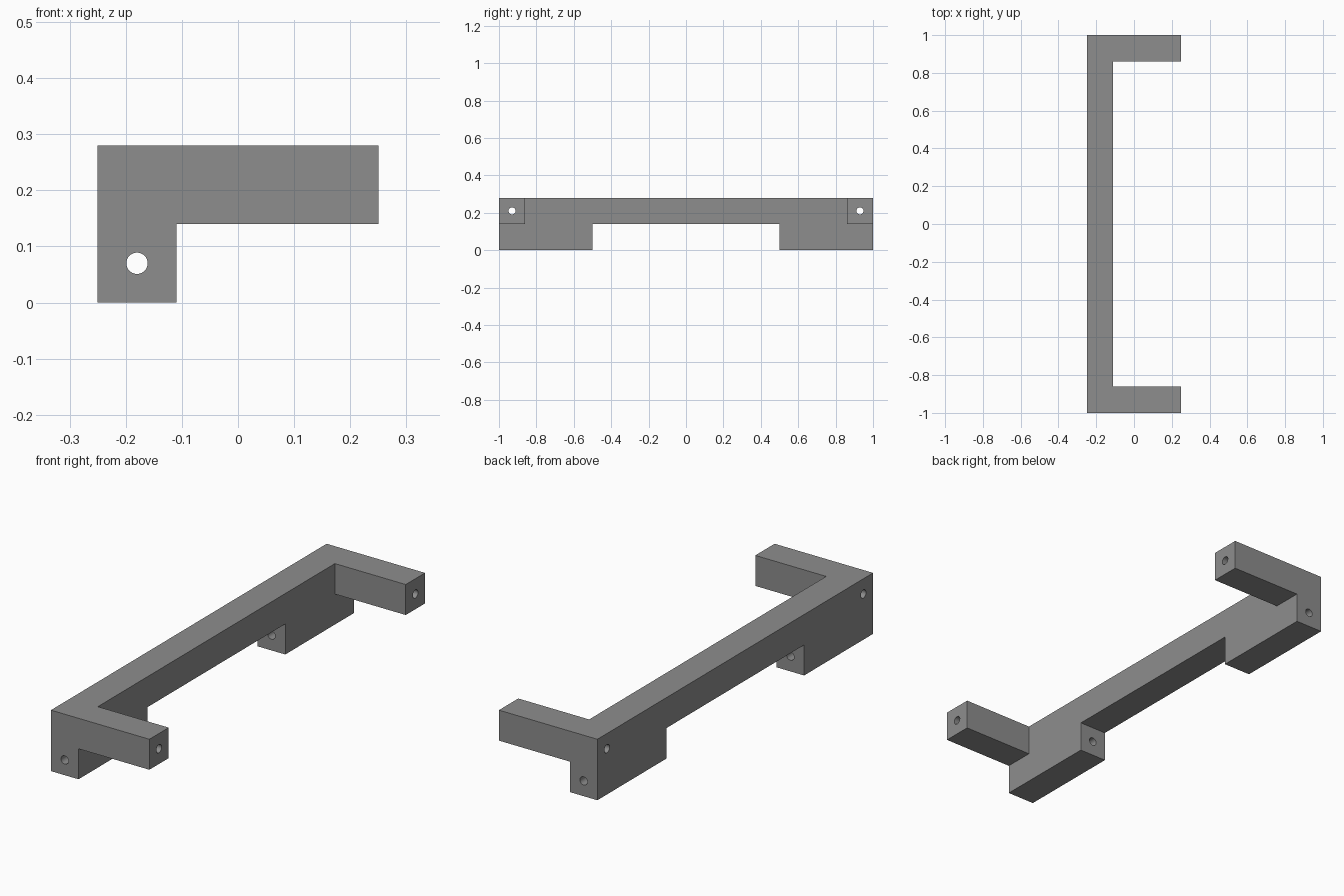
import bpy, bmesh, math
from mathutils import Matrix

if "Cube" in bpy.data.objects:
    bpy.data.objects.remove(bpy.data.objects["Cube"])

grey = bpy.data.materials.new("mid grey")
grey.diffuse_color = (0.27, 0.27, 0.27, 1)
grey.use_nodes = True
grey.node_tree.nodes["Principled BSDF"].inputs["Base Color"].default_value = grey.diffuse_color

# Frame break lines: rail, end arms and feet are filled cells between them
xs = [-0.25, -0.11, 0.25]
ys = [-1.0, -0.86, -0.5, 0.5, 0.86, 1.0]
zs = [0.0, 0.14, 0.28]
cells = {(0, j, 1) for j in range(5)}              # long rail
cells |= {(1, j, 1) for j in (0, 4)}               # end arms
cells |= {(0, j, 0) for j in (0, 1, 3, 4)}         # feet

# One closed skin: only faces with no neighbouring cell are made
bm = bmesh.new()
verts = {}


def vert(key):
    if key not in verts:
        verts[key] = bm.verts.new((xs[key[0]], ys[key[1]], zs[key[2]]))
    return verts[key]


for cell in sorted(cells):
    for axis in range(3):
        for side in (0, 1):
            near = list(cell)
            near[axis] += 1 if side else -1
            if tuple(near) in cells:
                continue
            corners = []
            for a, b in ((0, 0), (1, 0), (1, 1), (0, 1)):
                k = list(cell)
                k[axis] += side
                k[(axis + 1) % 3] += a
                k[(axis + 2) % 3] += b
                corners.append(vert(tuple(k)))
            bm.faces.new(corners if side else corners[::-1])
bmesh.ops.recalc_face_normals(bm, faces=bm.faces)
bmesh.ops.dissolve_limit(bm, angle_limit=0.01, verts=bm.verts, edges=bm.edges)
mesh = bpy.data.meshes.new("bracket_frame")
bm.to_mesh(mesh)
bm.free()
mesh.materials.append(grey)
frame = bpy.data.objects.new("bracket_frame", mesh)
bpy.context.collection.objects.link(frame)

# Screw holes: along each arm, and lengthwise through both feet
bm = bmesh.new()


def drill(loc, axis, length):
    rot = Matrix.Rotation(math.pi / 2, 4, axis)
    bmesh.ops.create_cone(bm, cap_ends=True, segments=32, radius1=0.019, radius2=0.019,
                          depth=length, matrix=Matrix.Translation(loc) @ rot)


for s in (-1, 1):
    drill((0, 0.93 * s, 0.21), 'Y', 0.7)
    drill((-0.18, 0.75 * s, 0.07), 'X', 0.7)
cut_mesh = bpy.data.meshes.new("hole_cutter")
bm.to_mesh(cut_mesh)
bm.free()
cut_mesh.materials.append(grey)
cutter = bpy.data.objects.new("hole_cutter", cut_mesh)
bpy.context.collection.objects.link(cutter)
cutter.hide_render = True

mod = frame.modifiers.new("holes", 'BOOLEAN')
mod.operation = 'DIFFERENCE'
mod.solver = 'EXACT'
mod.object = cutter
bpy.context.view_layer.objects.active = frame
frame.select_set(True)
bpy.ops.object.modifier_apply(modifier=mod.name)
bpy.data.objects.remove(cutter)
bpy.ops.object.shade_smooth_by_angle()
